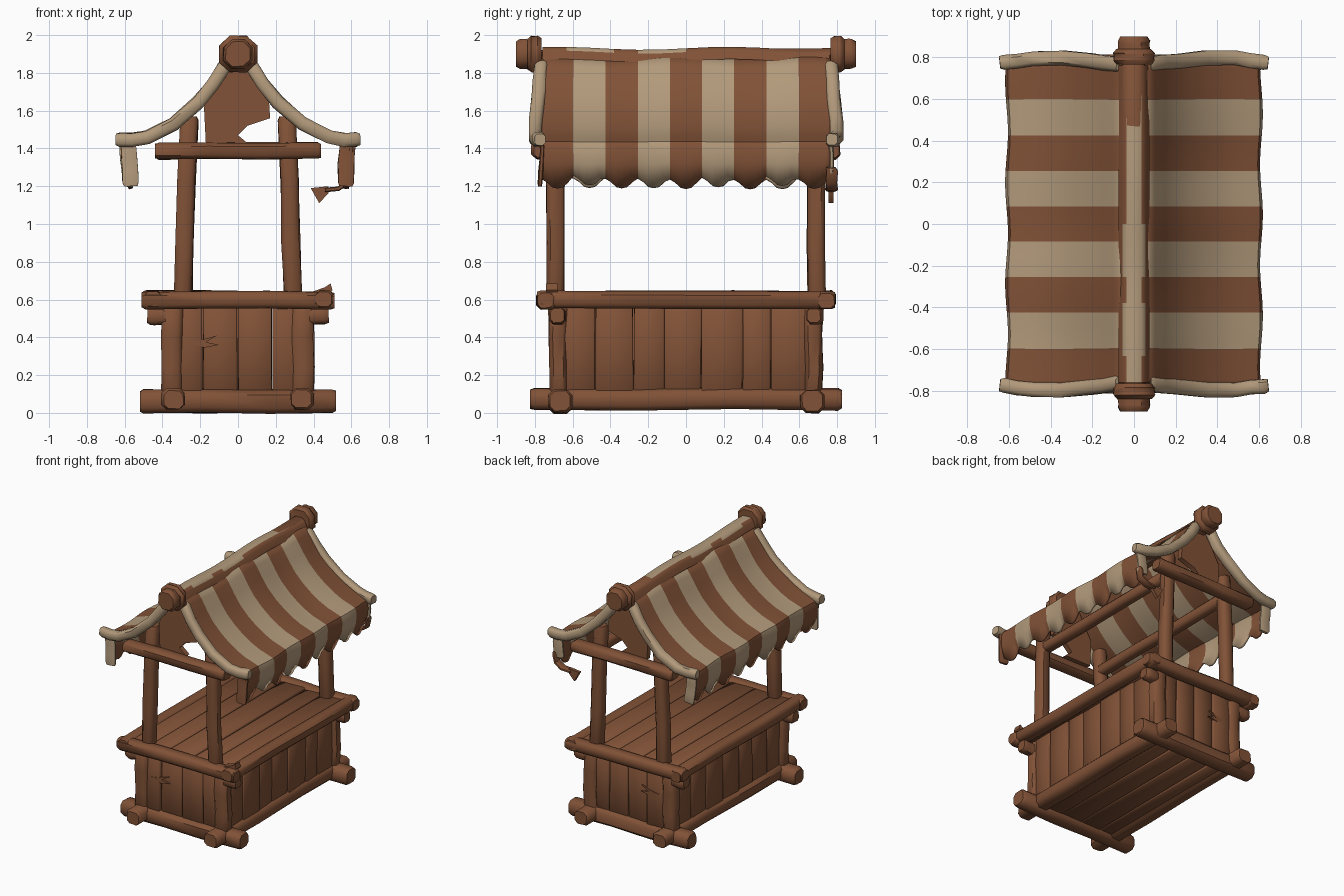
import bpy, bmesh, math, random
from mathutils import Vector

if "Cube" in bpy.data.objects:
    bpy.data.objects.remove(bpy.data.objects["Cube"])
random.seed(4)

def material(name, rgb):
    m = bpy.data.materials.new(name)
    m.diffuse_color = (*rgb, 1)
    m.use_nodes = True
    m.node_tree.nodes["Principled BSDF"].inputs["Base Color"].default_value = m.diffuse_color
    return m

WOOD = material("brown wood", (0.22, 0.084, 0.038))
CREAM = material("cream cloth", (0.45, 0.325, 0.2))

def finish(name, bm, mats):
    bmesh.ops.recalc_face_normals(bm, faces=bm.faces)
    me = bpy.data.meshes.new(name)
    bm.to_mesh(me)
    bm.free()
    ob = bpy.data.objects.new(name, me)
    bpy.context.collection.objects.link(ob)
    for m in mats:
        me.materials.append(m)
    return ob

def log(name, pts, a, b, mat=WOOD, jit=0.005, c=0.55, end=0.02):
    """Rounded-square beam along a path; a = sideways, b = up half-width."""
    pts = [Vector(p) for p in pts]
    if len(pts) == 2:
        p, q = pts
        pts = [p, p.lerp(q, 0.33), p.lerp(q, 0.66), q]
    d0, d1 = (pts[1] - pts[0]).normalized(), (pts[-2] - pts[-1]).normalized()
    pts = [pts[0], pts[0] + d0 * end] + pts[1:-1] + [pts[-1] + d1 * end, pts[-1]]
    bm = bmesh.new()
    rings = []
    for i, p in enumerate(pts):
        t = (pts[min(i + 1, len(pts) - 1)] - pts[max(i - 1, 0)]).normalized()
        side = Vector((0, 1, 0)) if abs(t.y) < 0.5 else Vector((1, 0, 0))
        up = t.cross(side).normalized()
        side = up.cross(t).normalized()
        s = 0.84 if i in (0, len(pts) - 1) else 1
        off = side * random.uniform(-jit, jit) + up * random.uniform(-jit, jit)
        ring = []
        for u, v in ((1, -c), (1, c), (c, 1), (-c, 1), (-1, c), (-1, -c), (-c, -1), (c, -1)):
            k = s * random.uniform(0.96, 1.04)
            ring.append(bm.verts.new(p + off + side * a * u * k + up * b * v * k))
        rings.append(ring)
    for r, q in zip(rings, rings[1:]):
        for j in range(8):
            bm.faces.new((r[j], r[(j + 1) % 8], q[(j + 1) % 8], q[j]))
    bm.faces.new(rings[0])
    bm.faces.new(rings[-1])
    return finish(name, bm, [mat])

def box(name, c, s, jit=0.004):
    bm = bmesh.new()
    bmesh.ops.create_cube(bm, size=1)
    for v in bm.verts:
        v.co = Vector([c[i] + v.co[i] * s[i] + random.uniform(-jit, jit) for i in range(3)])
    bmesh.ops.bevel(bm, geom=bm.edges[:], offset=0.006, segments=1, affect='EDGES')
    return finish(name, bm, [WOOD])

def prism(name, outline, y0, y1, mat=WOOD):
    """Flat plate from an xz outline."""
    bm = bmesh.new()
    f = bm.faces.new([bm.verts.new((x, y0, z)) for x, z in outline])
    g = bmesh.ops.extrude_face_region(bm, geom=[f])
    for v in g['geom']:
        if isinstance(v, bmesh.types.BMVert):
            v.co.y = y1
    return finish(name, bm, [mat])

# base, counter rails, crossbeams and gables at both ends
for s in (-1, 1):
    log("base_cross_beam", [(-0.52, s*0.665, 0.063), (0.52, s*0.665, 0.063)], 0.063, 0.062)
    log("base_long_beam", [(s*0.34, -0.825, 0.072), (s*0.34, 0.825, 0.072)], 0.062, 0.056)
    log("counter_end_rail", [(-0.51, s*0.74, 0.598), (0.51, s*0.74, 0.598)], 0.05, 0.046)
    log("counter_side_rail", [(s*0.455, -0.79, 0.6), (s*0.455, 0.79, 0.6)], 0.05, 0.046)
    log("roof_crossbeam", [(-0.44, s*0.765, 1.385), (0.44, s*0.765, 1.39)], 0.05, 0.043)
    log("roof_side_beam", [(s*0.26, -0.72, 1.4), (s*0.26, 0.72, 1.4)], 0.04, 0.04)
    prism("broken_gable_board", [(-0.17, 1.42), (-0.18, 1.62), (-0.06, 1.84), (0.06, 1.84),
          (0.165, 1.64), (0.17, 1.56), (0.05, 1.52), (0.0, 1.47), (0.06, 1.42)], s*0.69, s*0.73)
    # ridge pole knobs
    log("ridge_knob_collar", [(0, s*0.765, 1.9), (0, s*0.84, 1.9)], 0.098, 0.095, jit=0.002, c=0.45)
    log("ridge_knob_end", [(0, s*0.8, 1.9), (0, s*0.9, 1.9)], 0.076, 0.078, jit=0.002, c=0.45)
    for t in (-1, 1):
        log("lower_post", [(t*0.345, s*0.675, 0.08), (t*0.345, s*0.675, 0.57)], 0.048, 0.056)
        log("upper_post", [(t*0.292, s*0.69, 0.58), (t*0.258, s*0.69, 1.57)], 0.046, 0.047)
        log("counter_bracket", [(t*0.36, s*0.68, 0.51), (t*0.48, s*0.68, 0.515)], 0.042, 0.045)

# plank walls
def planks(a, b, n):
    cuts = [a + (b - a) * (i + (random.uniform(-0.15, 0.15) if 0 < i < n else 0)) / n for i in range(n + 1)]
    return [((p + q) / 2, q - p - 0.004) for p, q in zip(cuts, cuts[1:])]

for s in (-1, 1):
    for m, w in planks(-0.66, 0.66, 7):
        box("side_wall_plank", (s*(0.355 + random.uniform(-0.006, 0.006)), m, 0.33), (0.05, w, 0.5))
    for m, w in planks(-0.33, 0.33, 4):
        box("end_wall_plank", (m, s*(0.675 + random.uniform(-0.006, 0.006)), 0.33), (w, 0.05, 0.5))
for m, w in planks(-0.43, 0.43, 5):
    box("counter_top_plank", (m, 0, 0.605 + random.uniform(-0.004, 0.004)), (w, 1.46, 0.05))
for m, w in planks(-0.34, 0.34, 4):
    box("floor_plank", (m, 0, 0.055), (w, 1.3, 0.04))

# splinters
for s in (-1, 1):
    prism("wall_splinter", [(-0.26, 0.375), (-0.2, 0.385), (-0.11, 0.41), (-0.17, 0.375),
          (-0.1, 0.36), (-0.18, 0.345)], s*0.69, s*0.71)
prism("rail_splinter", [(0.36, 0.63), (0.46, 0.665), (0.49, 0.685), (0.5, 0.65), (0.48, 0.62)], -0.74, -0.68)

# ridge pole with cream cloth cap along the front part
log("ridge_pole", [(0, -0.8, 1.865), (0, 0.8, 1.875)], 0.055, 0.055, jit=0.003)
bm = bmesh.new()
rows = []
for i in range(13):
    y = -0.76 + 1.52 * i / 12
    dz = 0.008 * math.sin(y * 7)
    rows.append([bm.verts.new((x, y, z + dz)) for x, z in
                 ((-0.075, 1.865), (-0.055, 1.91), (-0.035, 1.93), (0.035, 1.93), (0.055, 1.91), (0.075, 1.865))])
for i, (r, q) in enumerate(zip(rows, rows[1:])):
    for j in range(5):
        f = bm.faces.new((r[j], r[j + 1], q[j + 1], q[j]))
        f.material_index = 1 if i < 11 and j == 2 or i < 6 and j in (1, 3) and i % 3 else 0
finish("ridge_cloth_cap", bm, [WOOD, CREAM])

# striped awning: sagging roof profile swept along y, scalloped hem
PROFILE = [(0.045, 1.9), (0.1, 1.83), (0.15, 1.75), (0.2, 1.68), (0.27, 1.61), (0.34, 1.555),
           (0.41, 1.51), (0.48, 1.475), (0.55, 1.452), (0.6, 1.435), (0.612, 1.4), (0.608, 1.32)]
SEG = 6
N = 9 * SEG
for s in (-1, 1):
    bm = bmesh.new()
    rows = []
    hem = [random.uniform(-0.012, 0.012) for _ in range(10)]
    for i in range(N + 1):
        y = -0.765 + 1.53 * i / N
        scallop = 1.195 + 0.05 * abs(math.cos(math.pi * i / SEG)) ** 3 + hem[i // SEG]
        row = []
        for j, (x, z) in enumerate(PROFILE + [(0.58, scallop)]):
            k = j / len(PROFILE)
            wave = 0.008 * math.sin(y * 13 + s) * k
            flare = 1 + 0.06 * math.sin(k * math.pi) * abs(y) ** 4
            row.append(bm.verts.new((s * (x + wave), y * flare, z + 0.008 * math.sin(y * 9 + 2 * s) * (1 - k))))
        rows.append(row)
    for i in range(N):
        for j in range(len(PROFILE)):
            f = bm.faces.new((rows[i][j], rows[i + 1][j], rows[i + 1][j + 1], rows[i][j + 1]))
            f.material_index = (i // SEG) % 2
    ob = finish("striped_awning", bm, [WOOD, CREAM])
    if sum(p.normal.z for p in ob.data.polygons) < 0:
        ob.data.flip_normals()
    mod = ob.modifiers.new("thickness", 'SOLIDIFY')
    mod.thickness = 0.018
    # rolled cream trim on the gable edges
    for t in (-1, 1):
        log("cream_edge_trim", [(s*0.06, t*0.765, 1.85), (s*0.13, t*0.775, 1.74), (s*0.21, t*0.785, 1.645),
            (s*0.34, t*0.795, 1.53), (s*0.48, t*0.795, 1.46), (s*0.56, t*0.785, 1.445), (s*0.645, t*0.775, 1.447)],
            0.035, 0.036, CREAM, jit=0.003)
        # hanging corner flaps
        low = 1.26 if (s, t) == (1, 1) else 1.2
        log("corner_flap", [(s*0.585, t*0.765, 1.43), (s*0.568, t*0.77, low)], 0.012, 0.042,
            WOOD if (s, t) == (1, -1) else CREAM)

# torn strip curling at the back right corner
log("torn_cloth_strip", [(0.6, 0.77, 1.3), (0.585, 0.77, 1.22), (0.53, 0.77, 1.19), (0.46, 0.77, 1.18)],
    0.03, 0.012, WOOD)
prism("torn_cloth_tip", [(0.48, 1.2), (0.385, 1.19), (0.43, 1.11), (0.48, 1.165)], 0.755, 0.78)

# smooth shading that keeps sharp edges
bpy.ops.object.select_all(action='SELECT')
bpy.context.view_layer.objects.active = bpy.context.scene.objects[0]
bpy.ops.object.shade_smooth_by_angle(angle=math.radians(48))
